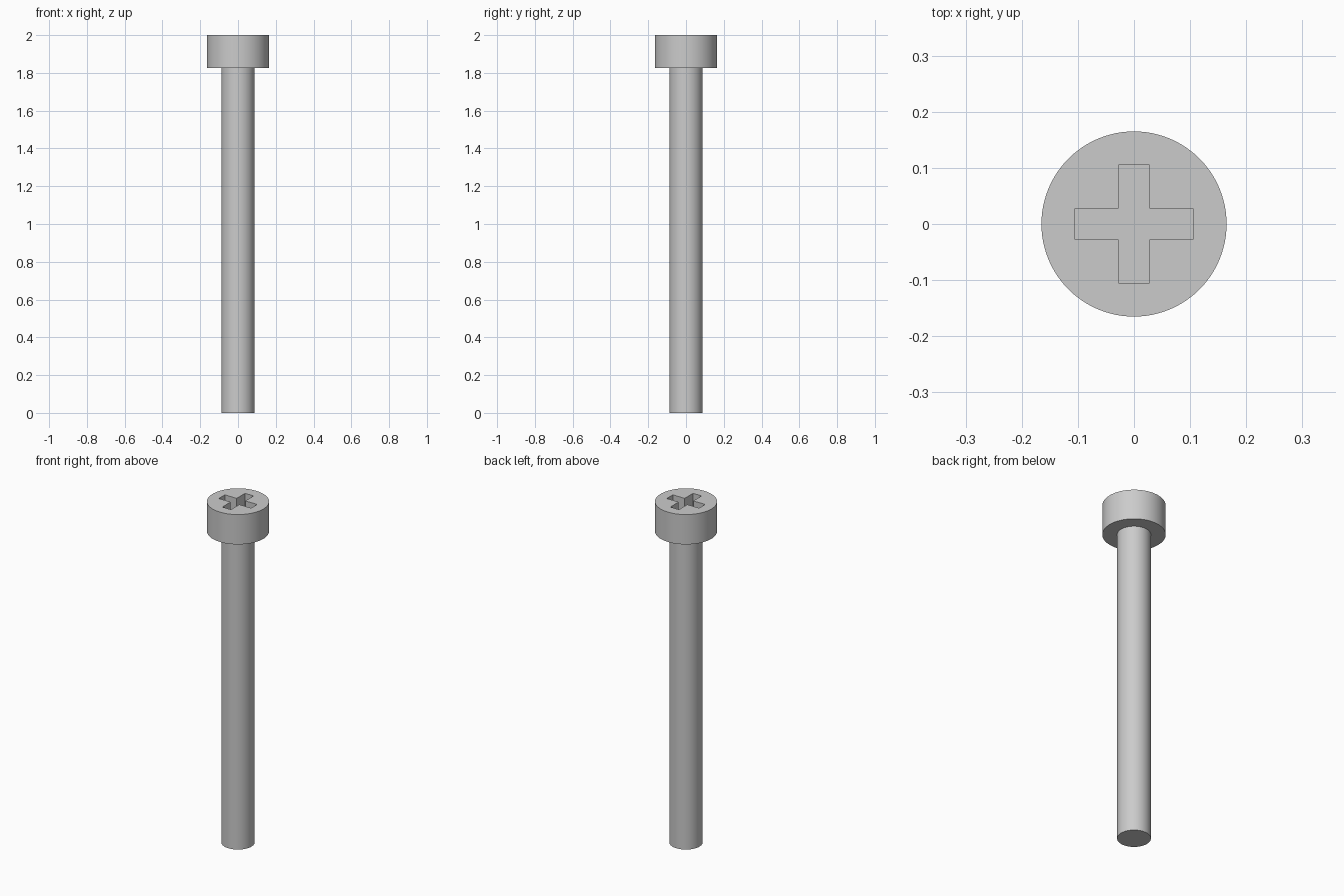
import bpy
import bmesh
from math import radians

cube = bpy.data.objects.get("Cube")
if cube:
    bpy.data.objects.remove(cube, do_unlink=True)

HEAD_R, SHANK_R = 0.165, 0.088
HEAD_Z, TOP = 1.825, 2.0
SLOT_LEN, SLOT_W, SLOT_DEPTH = 0.105, 0.028, 0.088

steel = bpy.data.materials.new("light grey steel")
steel.use_nodes = True
steel.diffuse_color = (0.6, 0.6, 0.6, 1)
steel.node_tree.nodes["Principled BSDF"].inputs["Base Color"].default_value = steel.diffuse_color


def add_object(name, bm):
    bmesh.ops.recalc_face_normals(bm, faces=bm.faces)
    mesh = bpy.data.meshes.new(name)
    bm.to_mesh(mesh)
    bm.free()
    mesh.materials.append(steel)
    obj = bpy.data.objects.new(name, mesh)
    bpy.context.collection.objects.link(obj)
    return obj


# Screw body: one stepped profile spun round the z axis
bm = bmesh.new()
profile = [(0, 0), (SHANK_R, 0), (SHANK_R, HEAD_Z),
           (HEAD_R, HEAD_Z), (HEAD_R, TOP), (0, TOP)]
verts = [bm.verts.new((r, 0, z)) for r, z in profile]
edges = [bm.edges.new(pair) for pair in zip(verts, verts[1:])]
bmesh.ops.spin(bm, geom=verts + edges, cent=(0, 0, 0), axis=(0, 0, 1),
               angle=radians(360), steps=96)
bmesh.ops.remove_doubles(bm, verts=bm.verts, dist=0.0001)
screw = add_object("screw", bm)

# Cross recess cutter: one quarter of the outline turned four times
bm = bmesh.new()
outline = []
for turn in range(4):
    for x, y in [(SLOT_LEN, -SLOT_W), (SLOT_LEN, SLOT_W), (SLOT_W, SLOT_W)]:
        for _ in range(turn):
            x, y = -y, x
        outline.append(bm.verts.new((x, y, TOP - SLOT_DEPTH)))
face = bm.faces.new(outline)
lid = bmesh.ops.extrude_face_region(bm, geom=[face])["geom"]
bmesh.ops.translate(bm, vec=(0, 0, SLOT_DEPTH * 2),
                    verts=[v for v in lid if isinstance(v, bmesh.types.BMVert)])
cutter = add_object("recess_cutter", bm)
cutter.hide_render = True

# Cut the recess into the head, then drop the cutter
bpy.ops.object.select_all(action="DESELECT")
screw.select_set(True)
bpy.context.view_layer.objects.active = screw
cut = screw.modifiers.new("cross recess", "BOOLEAN")
cut.operation = "DIFFERENCE"
cut.solver = "EXACT"
cut.object = cutter
bpy.ops.object.modifier_apply(modifier=cut.name)
bpy.data.objects.remove(cutter, do_unlink=True)

bpy.ops.object.shade_smooth_by_angle(angle=radians(30))
